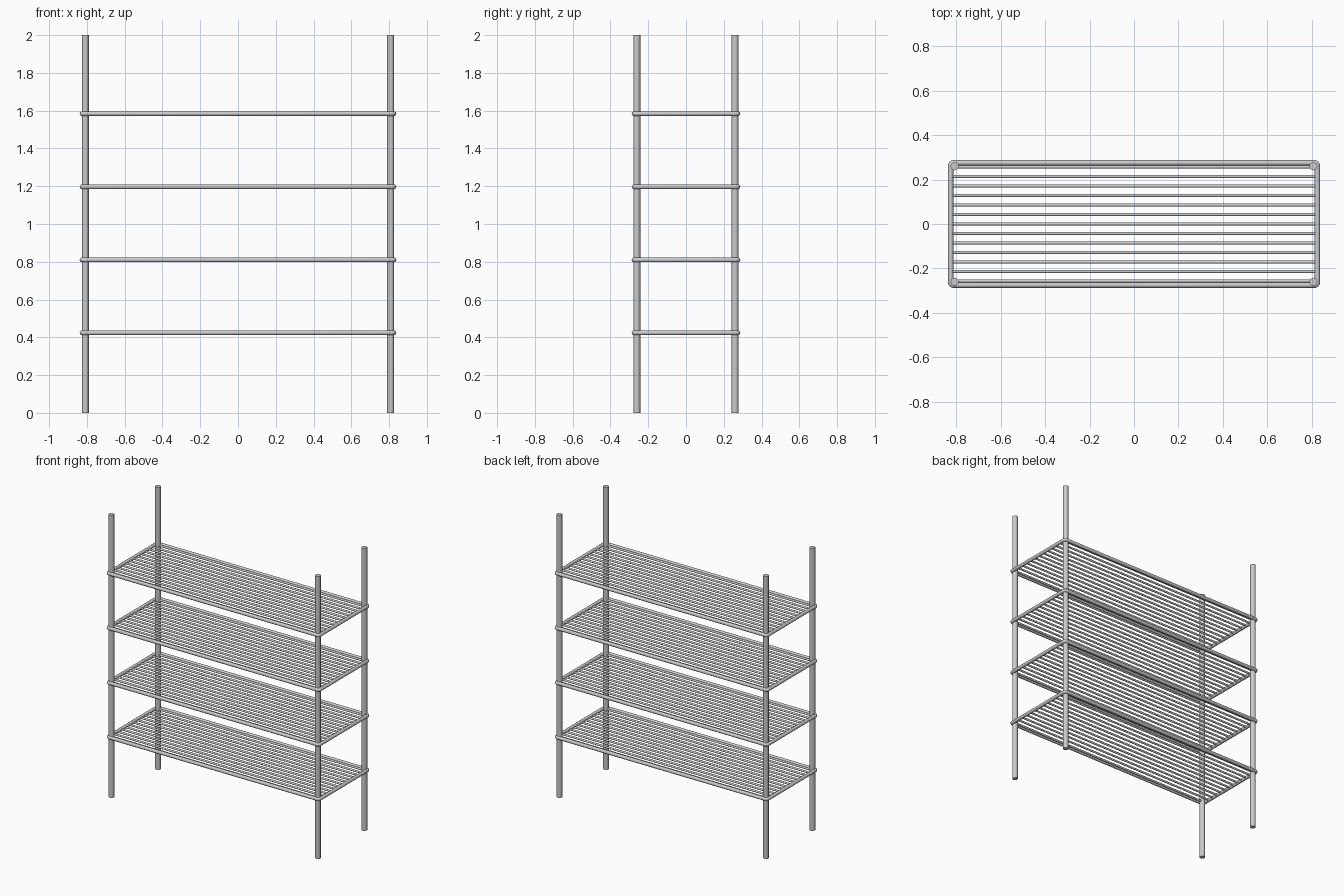
import bpy, math

if "Cube" in bpy.data.objects:
    bpy.data.objects.remove(bpy.data.objects["Cube"])

SHELF_Z = [0.424, 0.81, 1.197, 1.584]
RAIL_R, WIRE_R, POST_R = 0.0125, 0.0068, 0.018
RX, RY = 0.826, 0.2755          # rail centre lines
PX, PY = 0.808, 0.26            # post centres


def smooth(ob):
    bpy.ops.object.select_all(action='DESELECT')
    ob.select_set(True)
    bpy.context.view_layer.objects.active = ob
    bpy.ops.object.shade_smooth_by_angle(angle=math.radians(40))


def rod(name, r, length, loc, rot=(0, 0, 0), sides=16):
    bpy.ops.mesh.primitive_cylinder_add(vertices=sides, radius=r, depth=length,
                                        location=loc, rotation=rot)
    ob = bpy.context.object
    ob.name = name
    smooth(ob)


def rim(name, z):
    # closed tube following a rectangle with small rounded corners
    c = 0.014
    pts = []
    for i, (sx, sy) in enumerate([(1, 1), (-1, 1), (-1, -1), (1, -1)]):
        for k in range(5):
            a = math.radians(90 * i + 22.5 * k)
            pts.append((sx * (RX - c) + c * math.cos(a),
                        sy * (RY - c) + c * math.sin(a), z))
    cu = bpy.data.curves.new(name, 'CURVE')
    cu.dimensions = '3D'
    cu.bevel_depth = RAIL_R
    cu.bevel_resolution = 3
    sp = cu.splines.new('POLY')
    sp.points.add(len(pts) - 1)
    for p, co in zip(sp.points, pts):
        p.co = (*co, 1)
    sp.use_cyclic_u = True
    ob = bpy.data.objects.new(name, cu)
    bpy.context.collection.objects.link(ob)
    bpy.ops.object.select_all(action='DESELECT')
    ob.select_set(True)
    bpy.context.view_layer.objects.active = ob
    bpy.ops.object.convert(target='MESH')
    smooth(bpy.context.object)


# four upright posts
for sx, side in ((-1, "left"), (1, "right")):
    for sy, end in ((-1, "front"), (1, "back")):
        rod(f"{end}_{side}_post", POST_R, 2.0, (sx * PX, sy * PY, 1.0), sides=20)

# four shelves: tubular rim plus thirteen lengthwise wires
for n, z in enumerate(SHELF_Z, 1):
    rim(f"shelf_{n}_rim", z)
    for i in range(-6, 7):
        rod(f"shelf_{n}_wire_{i + 7}", WIRE_R, 2 * RX, (0, i * 0.0428, z),
            (0, math.pi / 2, 0), 12)
